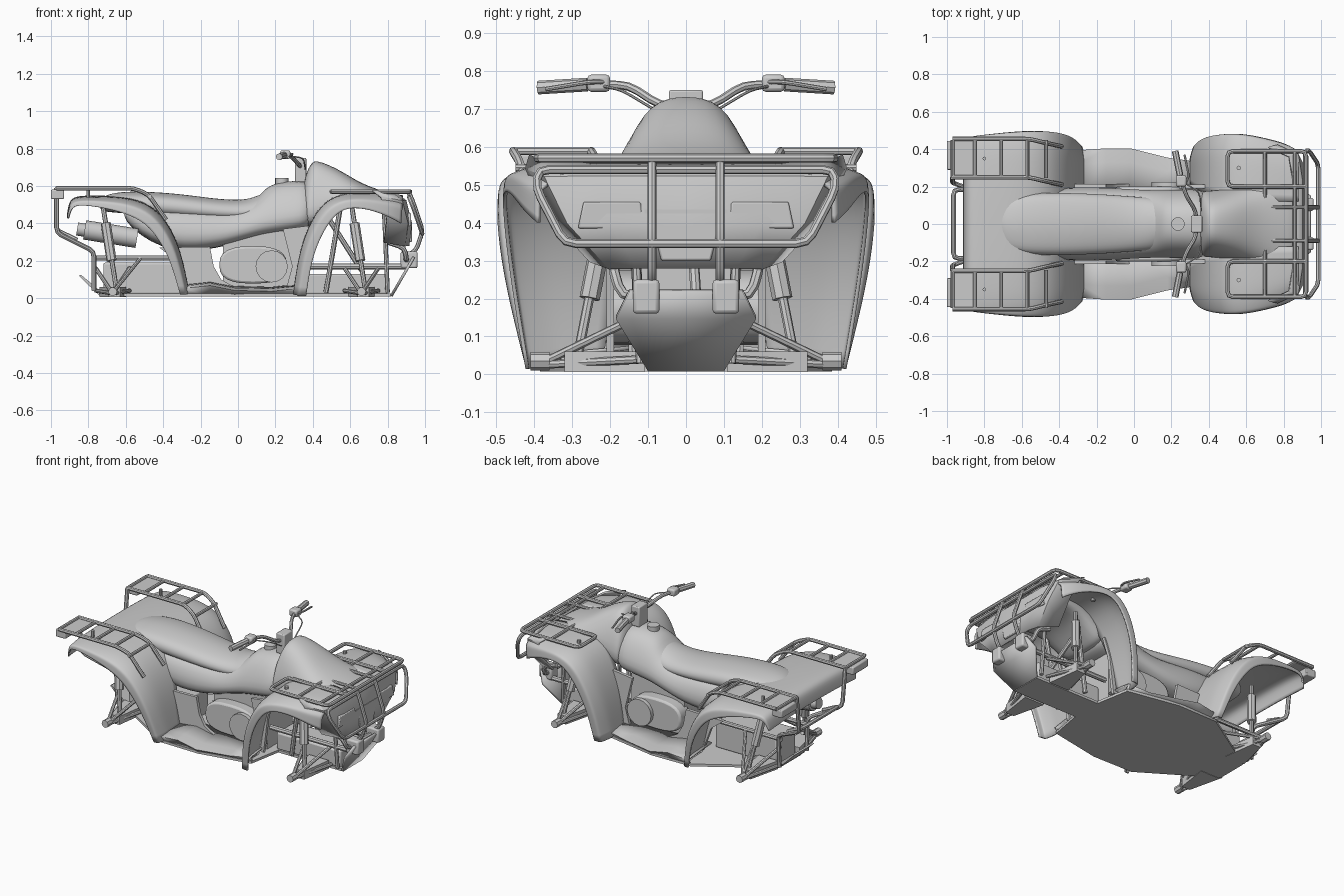
import bpy, bmesh, math
from mathutils import Vector as V

if "Cube" in bpy.data.objects:
    bpy.data.objects.remove(bpy.data.objects["Cube"])


def mesh(name, verts, faces, mirror=False, sub=0, thick=0, bevel=0):
    me = bpy.data.meshes.new(name)
    me.from_pydata([tuple(v) for v in verts], [], faces)
    bm = bmesh.new()
    bm.from_mesh(me)
    bmesh.ops.recalc_face_normals(bm, faces=bm.faces)
    bm.to_mesh(me)
    bm.free()
    return finish(name, me, mirror, sub, thick, bevel)


def finish(name, me, mirror, sub=0, thick=0, bevel=0):
    ob = bpy.data.objects.new(name, me)
    bpy.context.collection.objects.link(ob)
    for p in me.polygons:
        p.use_smooth = True
    if not sub:
        me.set_sharp_from_angle(angle=math.radians(32))
    if mirror:
        m = ob.modifiers.new("mirror", 'MIRROR')
        m.use_axis = (False, True, False)
    if bevel:
        b = ob.modifiers.new("bevel", 'BEVEL')
        b.width, b.segments = bevel, 2
    if sub:
        s = ob.modifiers.new("sub", 'SUBSURF')
        s.levels = s.render_levels = sub
        s.boundary_smooth = 'PRESERVE_CORNERS'
    if thick:
        s = ob.modifiers.new("solid", 'SOLIDIFY')
        s.thickness, s.offset = thick, 0
    return ob


def sheet(name, rows, **kw):
    n = len(rows[0])
    faces = [(i*n+j, i*n+j+1, (i+1)*n+j+1, (i+1)*n+j)
             for i in range(len(rows)-1) for j in range(n-1)]
    return mesh(name, [p for r in rows for p in r], faces, **kw)


def loft(name, secs, sub=2):
    # each section: x, top z, top half-width, side z, side half-width, bottom z, bottom half-width
    verts, n = [], 8
    for x, zt, w1, z2, w2, zb, w3 in secs:
        half = [(w1, zt-.015), (w2, z2), (w3, zb)]
        ring = [(0, zt)] + half + [(0, zb)] + [(-y, z) for y, z in reversed(half)]
        verts += [(x, y, z) for y, z in ring]
    faces = [(i*n+j, i*n+(j+1) % n, (i+1)*n+(j+1) % n, (i+1)*n+j)
             for i in range(len(secs)-1) for j in range(n)]
    faces += [tuple(range(n)), tuple(range(len(verts)-n, len(verts)))]
    return mesh(name, verts, faces, sub=sub)


def prism(name, pts, axis, a, b, **kw):
    def at(p, c):
        q = list(p)
        q.insert(axis, c)
        return q
    n = len(pts)
    faces = [tuple(range(n)), tuple(range(n, 2*n))]
    faces += [(i, (i+1) % n, n+(i+1) % n, n+i) for i in range(n)]
    return mesh(name, [at(p, a) for p in pts] + [at(p, b) for p in pts], faces, **kw)


def box(name, x0, x1, y0, y1, z0, z1, **kw):
    return prism(name, [(x0, y0), (x1, y0), (x1, y1), (x0, y1)], 2, z0, z1, **kw)


def tube(name, pts, r=.012, mirror=False, closed=False, rad=.03):
    pts, out, n = [V(p) for p in pts], [], len(pts)
    for i, p in enumerate(pts):
        if not closed and i in (0, n-1):
            out.append(p)
            continue
        u, w = pts[i-1]-p, pts[(i+1) % n]-p
        a = p+u.normalized()*min(rad, u.length*.45)
        b = p+w.normalized()*min(rad, w.length*.45)
        out += [a, (a+2*p+b)/4, b]
    cu = bpy.data.curves.new(name, 'CURVE')
    cu.dimensions, cu.fill_mode = '3D', 'FULL'
    cu.bevel_depth, cu.bevel_resolution, cu.use_fill_caps = r, 2 if r < .03 else 6, True
    sp = cu.splines.new('POLY')
    sp.points.add(len(out)-1)
    sp.use_cyclic_u = closed
    for q, p in zip(sp.points, out):
        q.co = (*p, 1)
    tmp = bpy.data.objects.new("tmp", cu)
    bpy.context.collection.objects.link(tmp)
    dg = bpy.context.evaluated_depsgraph_get()
    me = bpy.data.meshes.new_from_object(tmp.evaluated_get(dg))
    bpy.data.objects.remove(tmp)
    bpy.data.curves.remove(cu)
    return finish(name, me, mirror)


def fender(name, stations):
    # station: outer x, z, lip x, z, inner y, outer y
    rows = []
    for x, z, lx, lz, yi, yo in stations:
        e = (x+(lx-x)*.3, z+(lz-z)*.3)
        rows.append([(x, yi, z+.015), (x, (yi+yo)/2, z+.012), (x, yo-.07, z+.004),
                     (e[0], yo-.004, e[1]), (e[0]+(lx-x)*.1, yo+.002, e[1]+(lz-z)*.1), (lx, yo+.003, lz)])
    return sheet(name, rows, mirror=True, sub=2, thick=.01)


# seat, tank body and front cowl
loft("seat", [(-.74, .53, .05, .50, .09, .47, .09), (-.70, .565, .09, .53, .145, .46, .14),
              (-.55, .58, .11, .54, .175, .45, .17), (-.3, .562, .10, .52, .17, .43, .17),
              (-.12, .535, .10, .49, .16, .42, .16), (.03, .527, .09, .48, .145, .42, .15),
              (.10, .55, .08, .49, .14, .43, .15), (.16, .575, .07, .51, .12, .44, .13)])
loft("body", [(-.62, .48, .10, .46, .14, .42, .14), (-.42, .50, .13, .44, .19, .25, .22),
              (-.15, .48, .12, .43, .18, .255, .22), (0, .48, .10, .43, .17, .30, .21),
              (.11, .54, .09, .48, .16, .33, .21), (.16, .615, .09, .5, .16, .34, .21),
              (.3, .635, .10, .52, .17, .36, .21), (.42, .63, .10, .53, .17, .38, .21)])
loft("front_cowl", [(.345, .63, .08, .56, .15, .39, .20), (.39, .73, .09, .60, .155, .38, .21),
                    (.42, .745, .095, .61, .155, .38, .21), (.55, .69, .11, .58, .18, .48, .21),
                    (.68, .60, .13, .55, .20, .50, .22), (.89, .55, .15, .53, .22, .49, .22)])

# fenders
fender("front_fender", [(.30, .015, .365, .015, .22, .415), (.325, .20, .39, .19, .19, .445),
                        (.375, .365, .44, .33, .17, .465), (.45, .49, .51, .44, .15, .475),
                        (.55, .545, .585, .49, .12, .475), (.70, .55, .71, .475, .12, .45),
                        (.82, .54, .82, .43, .12, .42), (.88, .53, .87, .40, .12, .385)])
fender("rear_fender", [(-.265, .02, -.31, .02, .22, .415), (-.305, .22, -.36, .20, .19, .46),
                       (-.36, .36, -.42, .31, .14, .48), (-.45, .475, -.49, .40, .06, .49),
                       (-.58, .525, -.60, .455, 0, .49), (-.74, .53, -.75, .49, 0, .475),
                       (-.87, .53, -.86, .50, 0, .462), (-.90, .50, -.89, .48, 0, .455),
                       (-.91, .43, -.905, .425, 0, .44)])

# nose panel with lamps and grille
sheet("nose", [[(xf, 0, z), (xf, hw*.65, z), (xf-.02, hw, z), (xf-.13, hw+.05, z+.02)]
               for z, xf, hw in [(.555, .85, .36), (.52, .895, .37), (.40, .925, .31), (.28, .91, .20)]],
      mirror=True, thick=.012)
prism("headlight", [(.12, .455), (.27, .455), (.285, .385), (.11, .385)], 0, .89, .925, mirror=True, bevel=.005)
box("grille_slot", .89, .925, -.11, .11, .415, .435)
prism("nose_centre", [(-.09, .40), (.09, .40), (.065, .30), (-.065, .30)], 0, .89, .93, bevel=.005)

# footboards, belly plate, side panels
sheet("footboard", [[(x, .15, z), (x, yo-.07, z-.01), (x, yo, z-.02), (x, yo-.03, .012)] for x, yo, z in
                    [(-.29, .39, .07), (-.15, .40, .085), (-.02, .40, .06), (.18, .35, .055), (.32, .33, .07)]],
      mirror=True, thick=.01)
half = [(-.30, .38), (-.02, .385), (.32, .32), (.36, .10), (.82, .10)]
prism("belly_plate", [(-.74, .1)] + half + [(x, -y) for x, y in reversed(half)] + [(-.74, -.1)], 2, .008, .024)
prism("rear_leg_panel", [(-.42, .27), (-.15, .275), (-.13, .17), (-.09, .1), (-.02, .06), (-.27, .04), (-.33, .2)],
      1, .195, .215, mirror=True)
prism("front_leg_panel", [(.24, .37), (.40, .39), (.36, .28), (.33, .04), (.26, .06), (.29, .17)],
      1, .19, .21, mirror=True)

# engine
egg = []
for k in range(24):
    c, s = math.cos(k*math.pi/12), math.sin(k*math.pi/12)
    egg.append((.08+.18*math.copysign(abs(c)**.75, c), .178+.1*math.copysign(abs(s)**.75, s)))
prism("engine_cover", egg, 1, .1, .20, mirror=True, bevel=.012)
tube("clutch_cover", [(.18, .15, .17), (.18, .225, .17)], .086, mirror=True)
box("engine_block", -.08, .3, -.13, .13, .02, .36)
box("front_gearcase", .34, .8, -.09, .09, .02, .13, bevel=.01)
box("rear_gearcase", -.72, -.28, -.10, .10, .02, .19, bevel=.01)
tube("exhaust_tip", [(-.86, -.14, .37), (-.8, -.14, .36)], .035)
tube("exhaust", [(-.82, -.14, .365), (-.54, -.14, .32)], .052)

# handlebar
box("handlebar_mount", .305, .365, -.045, .045, .62, .75, bevel=.006)
tube("handlebar", [(.335, 0, .70), (.33, .07, .71), (.28, .15, .762), (.25, .24, .765), (.222, .38, .757)], .011, mirror=True)
tube("grip", [(.246, .26, .764), (.22, .39, .756)], .018, mirror=True)
box("switch_block", .225, .28, .20, .26, .745, .79, mirror=True, bevel=.01)
tube("brake_lever", [(.27, .21, .77), (.295, .25, .772), (.27, .37, .752)], .006, mirror=True)
tube("control_cable", [(.27, .22, .76), (.35, .17, .75), (.36, .07, .69)], .004, mirror=True)
tube("fuel_cap", [(.235, 0, .60), (.235, 0, .642)], .036)

# front rack and bumper
Z = .57
tube("front_rack_rail", [(.92, 0, Z), (.92, .39, Z), (.50, .39, Z), (.50, .20, Z), (.92, .20, Z)], mirror=True)
for x in (.70, .86):
    tube("front_rack_crossbar", [(x, -.39, Z), (x, .39, Z)], .01)
tube("front_rack_slat", [(.70, .09, Z), (.92, .09, Z)], .01, mirror=True)
tube("front_rack_leg", [(.56, .30, .53), (.56, .30, Z)], mirror=True)
tube("bumper_loop", [(.915, -.39, .54), (.935, -.395, .49), (.985, -.32, .345),
                     (.985, .32, .345), (.935, .395, .49), (.915, .39, .54)], closed=True)
tube("bumper_upright", [(.91, .09, .57), (.93, .09, .53), (.988, .09, .36), (.95, .09, .25), (.88, .09, .22)], mirror=True)
tube("lower_bumper", [(.80, .19, .30), (.89, .19, .27), (.90, .17, .205), (.90, 0, .205)], .014, mirror=True)
box("bumper_bracket", .87, .96, .07, .14, .16, .25, mirror=True, bevel=.01)
sheet("skid_plate", [[(.94, 0, .22), (.94, .15, .22)], [(.90, 0, .15), (.90, .185, .15)],
                     [(.82, 0, .012), (.82, .10, .012)]], mirror=True, thick=.015)

# rear racks and bumper
Z = .588
for y in (.25, .455):
    tube("rear_rack_rail", [(-.97, y, Z), (-.56, y, Z), (-.48, y-.02, .555), (-.385, y-.04, .42)], mirror=True)
for x, z in ((-.97, Z), (-.85, Z), (-.71, Z), (-.57, Z), (-.47, .545)):
    tube("rear_rack_crossbar", [(x, .245, z), (x, .45, z)], .01, mirror=True)
box("rear_rack_plate", -.96, -.85, .26, .445, .578, .586, mirror=True)
box("tail_light", -1, -.93, .29, .445, .53, .58, mirror=True, bevel=.006)
tube("rear_rack_leg", [(-.80, .35, .53), (-.80, .35, Z)], .01, mirror=True)
tube("rear_bumper", [(-.97, .25, Z), (-.97, .22, .35), (-.77, .15, .25), (-.77, .14, .04)], .013, mirror=True)
tube("rear_bumper_bar", [(-.86, -.18, .31), (-.965, -.185, .36), (-.965, .185, .36), (-.86, .18, .31)], .013)
prism("rear_guard", [(-.85, .12), (-.84, .125), (-.72, .025), (-.74, .012)], 1, -.10, .10)

# frame rails
tube("front_frame_rail", [(.32, .12, .17), (.90, .12, .17)], .016, mirror=True)
tube("rear_frame_rail", [(-.78, .13, .215), (-.32, .13, .215)], .014, mirror=True)
tube("front_frame_post", [(.47, .12, .03), (.55, .14, .50)], .014, mirror=True)
tube("nose_post", [(.80, .12, .03), (.78, .14, .50)], .012, mirror=True)
tube("steering_shaft", [(.66, .03, .15), (.36, 0, .62)], .014)

# suspension, front and rear
for end, x in (("front", .66), ("rear", -.67)):
    for dx, z in ((-.09, .16), (.09, .16), (-.09, .04), (.09, .04)):
        tube(end+"_control_arm", [(x+dx, .11, z), (x, .39, .025)], .011, mirror=True)
    prism(end+"_arm_guard", [(x-.07, .11), (x+.07, .11), (x+.04, .32), (x-.02, .32)], 2, .006, .06, mirror=True)
    tube(end+"_hub", [(x, .36, .035), (x, .41, .035)], .024, mirror=True)
    tube(end+"_shock_rod", [(x-.05, .20, .48), (x+.02, .285, .05)], .013, mirror=True)
    tube(end+"_shock_body", [(x-.037, .215, .40), (x-.006, .254, .20)], .027, mirror=True)
tube("rear_brace", [(-.52, .13, .215), (-.67, .38, .03)], .01, mirror=True)
